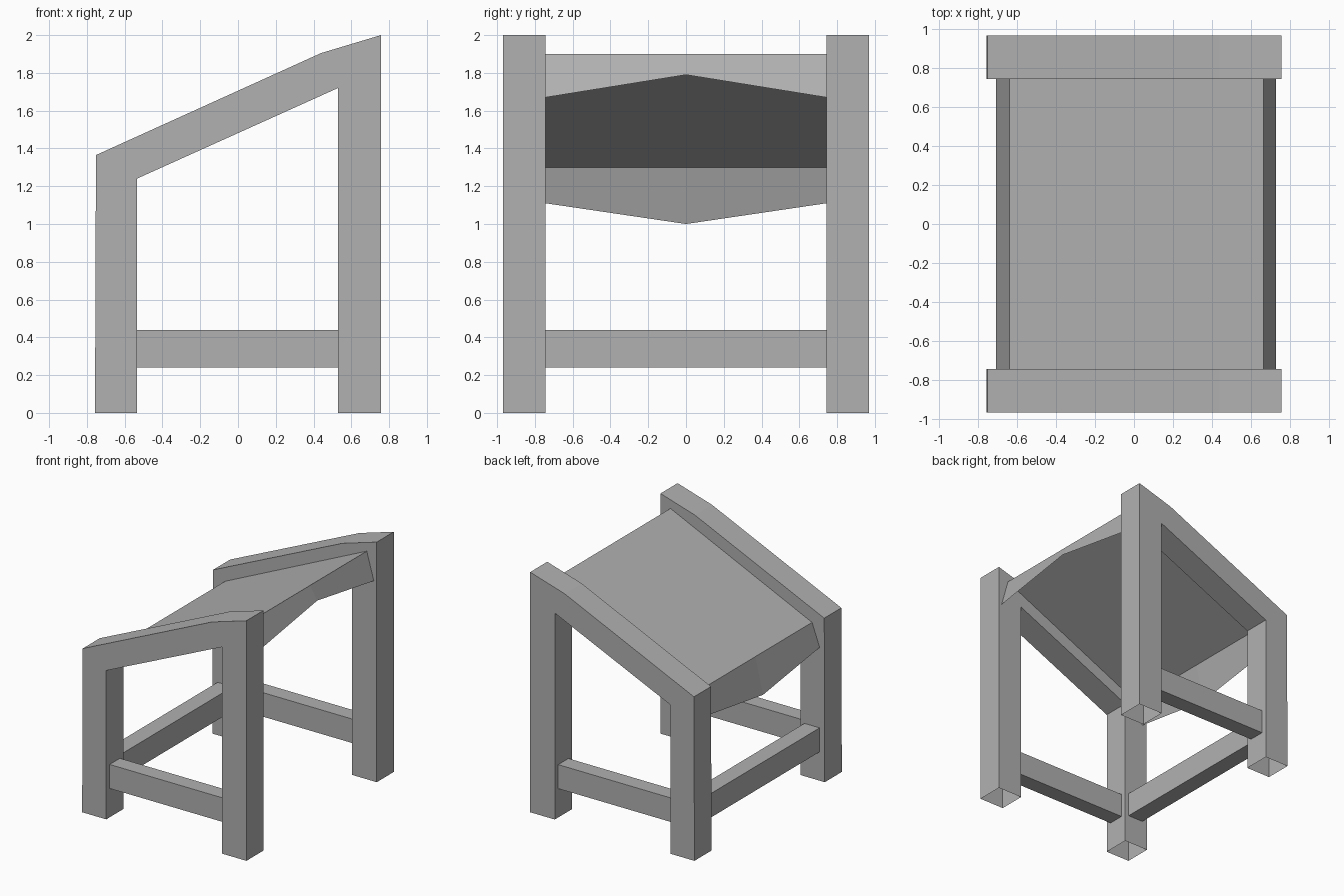
import bpy
import bmesh

cube = bpy.data.objects.get("Cube")
if cube:
    bpy.data.objects.remove(cube, do_unlink=True)

grey = bpy.data.materials.new("plain grey")
grey.use_nodes = True
GREY = (0.44, 0.44, 0.44, 1.0)
grey.diffuse_color = GREY
grey.node_tree.nodes["Principled BSDF"].inputs["Base Color"].default_value = GREY


def finish(name, bm):
    mesh = bpy.data.meshes.new(name)
    bm.to_mesh(mesh)
    bm.free()
    mesh.materials.append(grey)
    obj = bpy.data.objects.new(name, mesh)
    bpy.context.scene.collection.objects.link(obj)
    return obj


def box(name, low, high):
    bm = bmesh.new()
    bmesh.ops.create_cube(bm, size=1)
    for v in bm.verts:
        v.co = [l if c < 0 else h for c, l, h in zip(v.co, low, high)]
    return finish(name, bm)


# Side frame outline in x and z: two legs joined by a sloping arm
OUTLINE = [(-0.757, 0), (-0.535, 0), (-0.535, 1.24), (0.53, 1.72), (0.53, 0),
           (0.757, 0), (0.757, 2), (0.44, 1.905), (-0.752, 1.365)]
INNER, OUTER = 0.745, 0.97


def side_frame(name, y0, y1):
    bm = bmesh.new()
    face = bm.faces.new([bm.verts.new((x, y0, z)) for x, z in OUTLINE])
    ext = bmesh.ops.extrude_face_region(bm, geom=[face], use_keep_orig=True)
    for v in ext["geom"]:
        if isinstance(v, bmesh.types.BMVert):
            v.co.y = y1
    bmesh.ops.recalc_face_normals(bm, faces=bm.faces)
    # The feet are open underneath
    feet = [f for f in bm.faces if all(v.co.z < 0.001 for v in f.verts)]
    bmesh.ops.delete(bm, geom=feet, context="FACES_ONLY")
    return finish(name, bm)


# Frames and the rails between their legs
side_frame("front_frame", -OUTER, -INNER)
side_frame("back_frame", INNER, OUTER)
box("front_rail", (-0.535, -0.925, 0.24), (0.53, -0.79, 0.44))
box("back_rail", (-0.535, 0.79, 0.24), (0.53, 0.925, 0.44))
box("cross_rail", (-0.71, -INNER, 0.24), (-0.57, INNER, 0.44))

# Thin sloping panel with a pointed low flap and an arched high flap
# Each row: x, z at the sides, z in the middle
ROWS = [(-0.71, 1.11, 1.0), (-0.64, 1.3, 1.3), (0.665, 1.9, 1.9), (0.73, 1.67, 1.79)]
bm = bmesh.new()
grid = [[bm.verts.new((x, y, mid if y == 0 else side)) for y in (-INNER, 0, INNER)]
        for x, side, mid in ROWS]
for a, b in zip(grid, grid[1:]):
    for i in range(2):
        bm.faces.new((a[i], b[i], b[i + 1], a[i + 1]))
finish("sloping_panel", bm)
